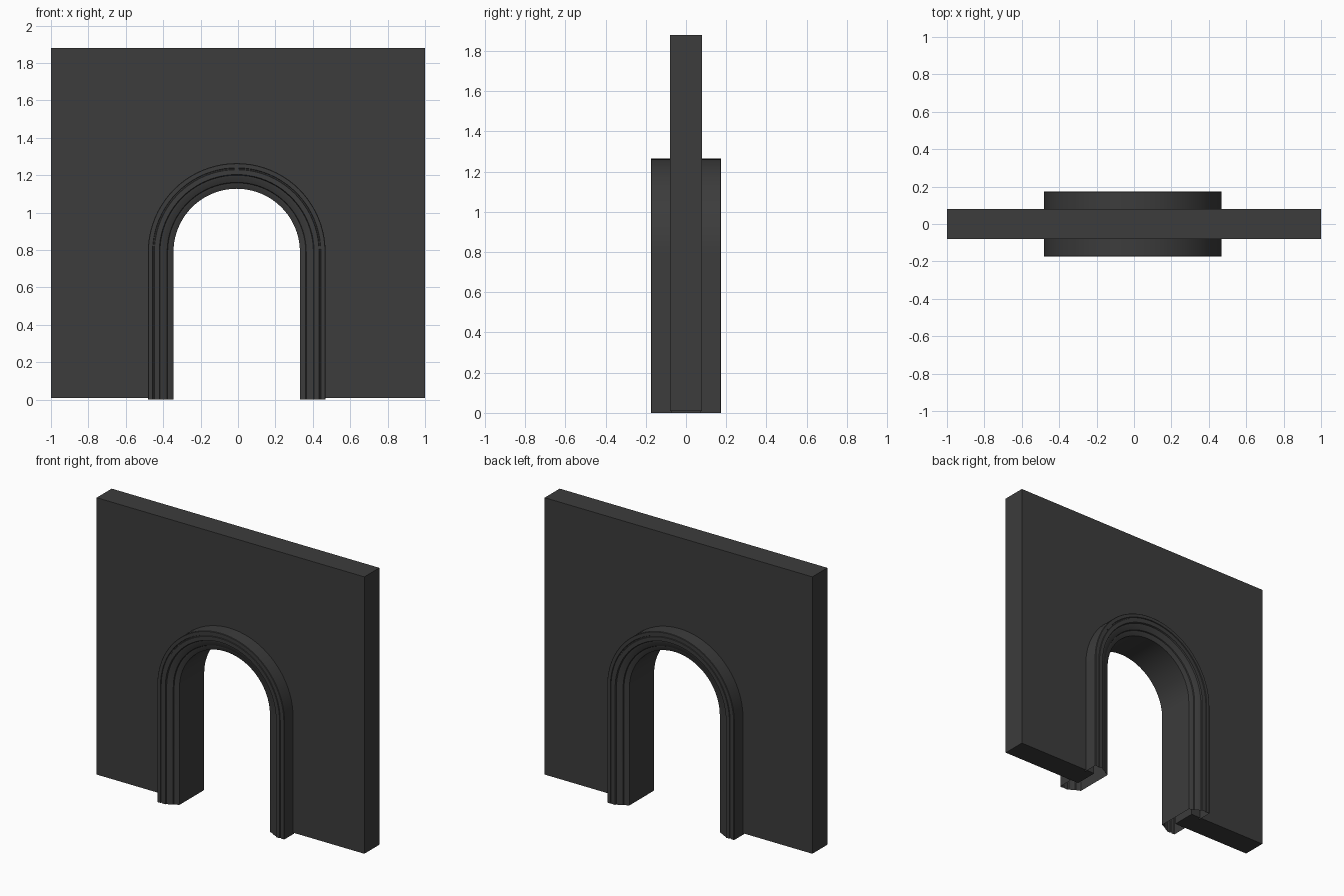
import bpy
import bmesh
from math import sin, cos, pi, radians

cube = bpy.data.objects.get("Cube")
if cube:
    bpy.data.objects.remove(cube, do_unlink=True)

CENTRE_X = -0.007   # middle of the doorway
SPRING_Z = 0.79     # height where the arch begins
INNER_R = 0.338     # clear half width of the doorway
SEGMENTS = 40

charcoal = bpy.data.materials.new("charcoal")
charcoal.use_nodes = True
colour = (0.045, 0.045, 0.045, 1)
charcoal.diffuse_color = colour
charcoal.node_tree.nodes["Principled BSDF"].inputs["Base Color"].default_value = colour


def arch_path(radius, base):
    """Points (x, z) up one jamb, round the arch and down the other."""
    arc = [(CENTRE_X + radius * cos(pi * i / SEGMENTS),
            SPRING_Z + radius * sin(pi * i / SEGMENTS)) for i in range(SEGMENTS + 1)]
    return [(arc[0][0], base)] + arc + [(arc[-1][0], base)]


def finish(name, bm):
    mesh = bpy.data.meshes.new(name)
    bm.to_mesh(mesh)
    bm.free()
    mesh.materials.append(charcoal)
    obj = bpy.data.objects.new(name, mesh)
    bpy.context.collection.objects.link(obj)
    bpy.ops.object.select_all(action="DESELECT")
    obj.select_set(True)
    bpy.context.view_layer.objects.active = obj
    bpy.ops.object.shade_smooth_by_angle(angle=radians(20))
    return obj


# Wall: outline with an arched notch, extruded through its thickness
base, top, half = 0.01, 1.88, 0.08
outline = [(1, base), (1, top), (-1, top), (-1, base)]
outline += reversed(arch_path(INNER_R + 0.067, base))
bm = bmesh.new()
face = bm.faces.new([bm.verts.new((x, -half, z)) for x, z in outline])
ext = bmesh.ops.extrude_face_region(bm, geom=[face])
moved = [v for v in ext["geom"] if isinstance(v, bmesh.types.BMVert)]
bmesh.ops.translate(bm, verts=moved, vec=(0, 2 * half, 0))
bmesh.ops.recalc_face_normals(bm, faces=bm.faces)
finish("wall", bm)

# Door surround: moulding profile (offset from opening, depth), same on both sides
profile = [(0.137, 0.07), (0.137, 0.172), (0.134, 0.175), (0.112, 0.175),
           (0.110, 0.170), (0.104, 0.170), (0.102, 0.175), (0.076, 0.175),
           (0.072, 0.166), (0.064, 0.165), (0.034, 0.150), (0.031, 0.144),
           (0.024, 0.143), (0, 0.132)]
section = [(d, -y) for d, y in profile] + [(d, y) for d, y in reversed(profile)]
bm = bmesh.new()
rails = [[bm.verts.new((x, y, z)) for x, z in arch_path(INNER_R + d, 0)]
         for d, y in section]
for a, b in zip(rails, rails[1:]):
    for i in range(len(a) - 1):
        bm.faces.new((a[i], b[i], b[i + 1], a[i + 1]))
bm.normal_update()
# Face the shell outwards: the reveal must look into the opening
reveal = rails[len(profile) - 1][0].link_faces
if any(f.normal.x > 0.9 for f in reveal):
    bmesh.ops.reverse_faces(bm, faces=bm.faces)
finish("door_surround", bm)
